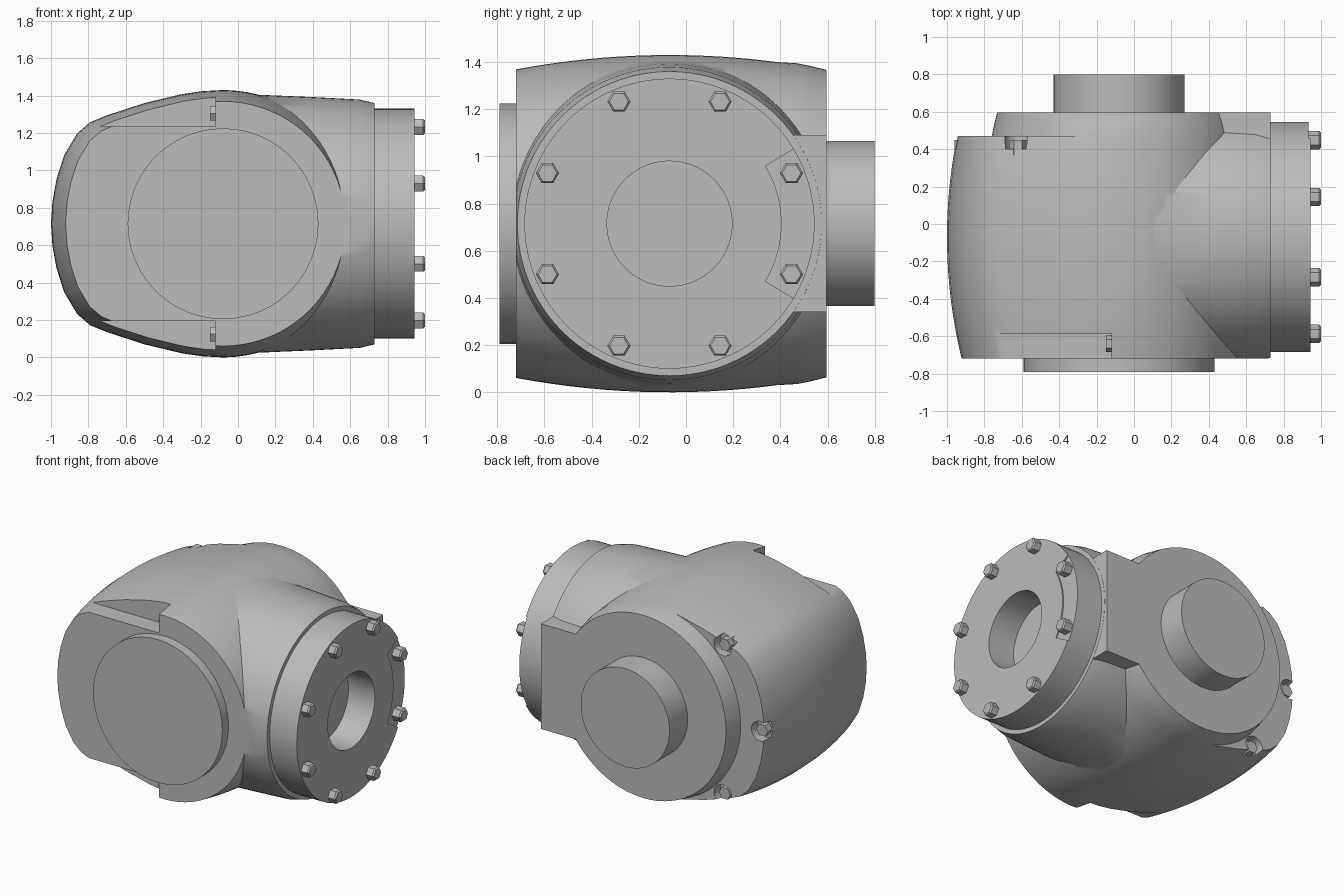
import bpy, bmesh, math
from math import sin, cos, pi, radians
from mathutils import Vector

cube = bpy.data.objects.get("Cube")
if cube:
    bpy.data.objects.remove(cube, do_unlink=True)

grey = bpy.data.materials.new("cast_grey")
grey.use_nodes = True
grey.diffuse_color = (0.5, 0.5, 0.5, 1)
grey.node_tree.nodes["Principled BSDF"].inputs["Base Color"].default_value = (0.5, 0.5, 0.5, 1)

MID_Z = 0.715    # height of both axes
MAIN_X = -0.08   # main axis, running along y
SIDE_Y = -0.07   # side axis, running along x
BACK, FRONT = 0.595, -0.72


def loft(name, rings):
    """Closed solid through a list of equal-length rings."""
    bm = bmesh.new()
    rows = [[bm.verts.new(p) for p in ring] for ring in rings]
    n = len(rows[0])
    for a, b in zip(rows, rows[1:]):
        for i in range(n):
            j = (i + 1) % n
            bm.faces.new((a[i], a[j], b[j], b[i]))
    bm.faces.new(rows[0])
    bm.faces.new(rows[-1])
    bmesh.ops.recalc_face_normals(bm, faces=bm.faces)
    mesh = bpy.data.meshes.new(name)
    bm.to_mesh(mesh)
    bm.free()
    mesh.materials.append(grey)
    ob = bpy.data.objects.new(name, mesh)
    bpy.context.collection.objects.link(ob)
    return ob


def turned(name, axis, profile, u=None, z=MID_Z, n=96):
    """Turned solid; profile is (position along axis, radius) pairs."""
    if u is None:
        u = MAIN_X if axis == "y" else SIDE_Y
    rings = []
    for t, r in profile:
        ring = []
        for i in range(n):
            a = 2 * pi * i / n
            p, q = u + r * cos(a), z + r * sin(a)
            ring.append(Vector((p, t, q) if axis == "y" else (t, p, q)))
        rings.append(ring)
    return loft(name, rings)


def box(name, lo, hi):
    return loft(name, [[(lo[0], lo[1], z), (hi[0], lo[1], z), (hi[0], hi[1], z), (lo[0], hi[1], z)]
                       for z in (lo[2], hi[2])])


def combine(target, other, operation):
    mod = target.modifiers.new(operation.lower(), "BOOLEAN")
    mod.operation, mod.solver, mod.object = operation, "EXACT", other
    bpy.context.view_layer.objects.active = target
    bpy.ops.object.modifier_apply(modifier=mod.name)
    bpy.data.objects.remove(other, do_unlink=True)


def smooth(ob, angle=30):
    bpy.ops.object.select_all(action="DESELECT")
    ob.select_set(True)
    bpy.context.view_layer.objects.active = ob
    bpy.ops.object.shade_smooth_by_angle(angle=radians(angle))


# Barrel housing: round on the right, long tail on the left, bulging mid-depth
tail = [(0, 0.715), (-0.11, 0.709), (-0.22, 0.693), (-0.42, 0.645), (-0.62, 0.58), (-0.71, 0.543),
        (-0.78, 0.483), (-0.85, 0.365), (-0.89, 0.24), (-0.912, 0.12), (-0.92, 0)]
outline = tail + [(x, -z) for x, z in tail[-2::-1]]
outline += [(0.715 * cos(a), 0.715 * sin(a)) for a in (radians(-90 + 5 * i) for i in range(1, 36))]


def barrel_ring(y):
    s = 1 - 0.085 * ((y - SIDE_Y) / 0.65) ** 2
    return [(MAIN_X + x * s, y, MID_Z + z * s) for x, z in outline]


TAIL_BACK = 0.47
housing = loft("housing", [barrel_ring(FRONT + (TAIL_BACK - FRONT) * i / 16) for i in range(17)])

# Side neck, trimmed to the depth of the housing
neck = turned("neck", "x", [(-0.1, 0.695), (0.1, 0.69), (0.4, 0.677), (0.65, 0.664), (0.73, 0.645)])
combine(neck, box("neck_trim", (-1, FRONT, -1), (1, BACK - 0.01, 3)), "INTERSECT")
combine(housing, neck, "UNION")

# Round rear face and the tab bridging it to the neck
combine(housing, turned("rear_face", "y", [(0.3, 0.69), (0.47, 0.68), (0.53, 0.668), (BACK, 0.652)]), "UNION")
combine(housing, loft("rear_tab", [[(x, 0.2, MID_Z - h), (x, BACK, MID_Z - h),
                                    (x, BACK, MID_Z + h), (x, 0.2, MID_Z + h)]
                                   for x, h in ((0, 0.375), (0.729, 0.375))]), "UNION")

# Front corner pockets, mirrored top and bottom
for side in (1, -1):
    z0, z1 = sorted((MID_Z + side * 0.52, MID_Z + side * 1.0))
    combine(housing, box("pocket_cutter", (-1.2, -1, z0), (-0.12, -0.585, z1)), "DIFFERENCE")

# Scallops in the tail for the rear bolts
rear_bolts = [(-0.915, MID_Z), (-0.62, MID_Z + 0.53), (-0.62, MID_Z - 0.53)]
for x, z in rear_bolts:
    combine(housing, turned("scallop_cutter", "y", [(0.4, 0.07), (0.56, 0.07)], x, z, 24), "DIFFERENCE")
smooth(housing, 28)

# Side flange with a blind bore and a shallow arc recess
flange = turned("side_flange", "x", [(0.7, 0.615), (0.943, 0.615)])
combine(flange, turned("bore_cutter", "x", [(0.735, 0.265), (1.1, 0.265)]), "DIFFERENCE")
arc = [radians(-31 + 62 * i / 16) for i in range(17)]
edge = [(0.475, a) for a in arc] + [(0.65, a) for a in reversed(arc)]
combine(flange, loft("arc_cutter", [[(x, SIDE_Y + r * cos(a), MID_Z + r * sin(a)) for r, a in edge]
                                    for x in (0.934, 1.1)]), "DIFFERENCE")
smooth(flange)

# Front cover and rear shaft boss
smooth(turned("front_cover", "y", [(-0.79, 0.51), (-0.7, 0.51)], n=48))
smooth(turned("rear_boss", "y", [(0.55, 0.35), (0.8, 0.35)]))

# Flange bolts
for i in range(8):
    a = radians(22.5 + 45 * i)
    turned("flange_bolt", "x", [(0.92, 0.049), (0.99, 0.049), (1.0, 0.04)],
           SIDE_Y + 0.56 * cos(a), MID_Z + 0.56 * sin(a), 6)

# Tail bolts and pocket bolts
for x, z in rear_bolts:
    turned("tail_bolt", "y", [(0.37, 0.045), (0.45, 0.045)], x, z, 6)
for side in (1, -1):
    turned("pocket_bolt", "x", [(-0.15, 0.045), (-0.1, 0.045)], -0.64, MID_Z + side * 0.59, 6)
